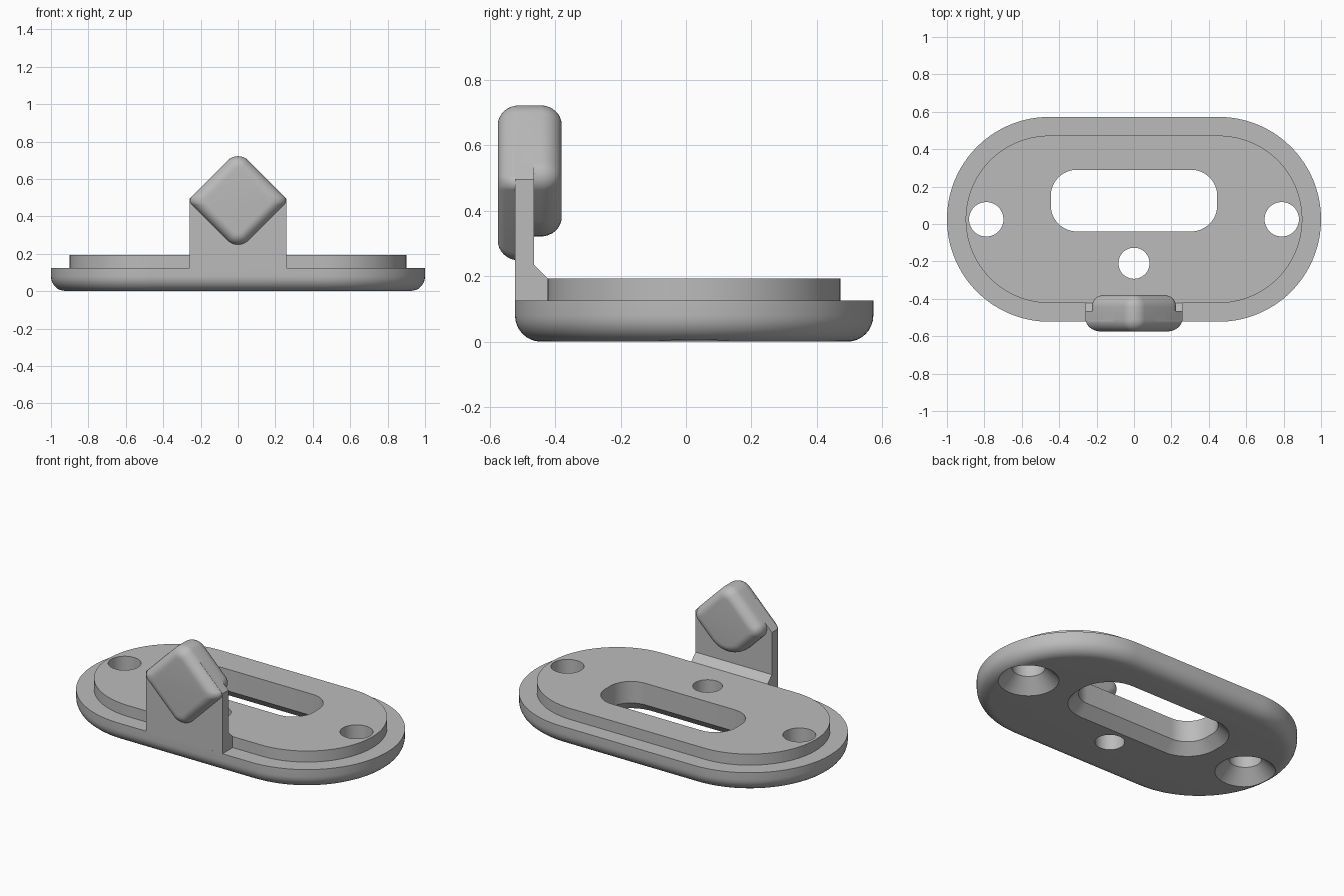
import bpy, bmesh, math
from mathutils import Matrix

cube = bpy.data.objects.get("Cube")
if cube:
    bpy.data.objects.remove(cube, do_unlink=True)

grey = bpy.data.materials.new("plain_grey")
grey.use_nodes = True
COLOUR = (0.5, 0.5, 0.5, 1)
grey.diffuse_color = COLOUR
grey.node_tree.nodes["Principled BSDF"].inputs["Base Color"].default_value = COLOUR


def rounded_ring(hx, hy, radii, inset=0.0, steps=12):
    """Rounded rectangle outline, shrunk evenly by inset."""
    hx, hy = hx - inset, hy - inset
    pts = []
    for q, (sx, sy) in enumerate(((1, 1), (-1, 1), (-1, -1), (1, -1))):
        r = max(radii[q] - inset, 0.03)
        for i in range(steps + 1):
            a = math.pi / 2 * (q + i / steps)
            pts.append((sx * (hx - r) + r * math.cos(a), sy * (hy - r) + r * math.sin(a)))
    return pts


def finish(name, bm, matrix=Matrix()):
    bmesh.ops.remove_doubles(bm, verts=bm.verts[:], dist=1e-5)
    bmesh.ops.transform(bm, matrix=matrix, verts=bm.verts[:])
    bmesh.ops.recalc_face_normals(bm, faces=bm.faces[:])
    mesh = bpy.data.meshes.new(name)
    bm.to_mesh(mesh)
    bm.free()
    mesh.materials.append(grey)
    obj = bpy.data.objects.new(name, mesh)
    bpy.context.collection.objects.link(obj)
    return obj


def loft(name, hx, hy, radii, levels, matrix=Matrix(), steps=12):
    """Closed solid through (inset, height) levels of one rounded outline."""
    bm = bmesh.new()
    rings = [[bm.verts.new((u, v, w)) for u, v in rounded_ring(hx, hy, radii, d, steps)]
             for d, w in levels]
    for low, high in zip(rings, rings[1:]):
        for i in range(len(low)):
            j = (i + 1) % len(low)
            bm.faces.new((low[i], low[j], high[j], high[i]))
    bm.faces.new(rings[0][::-1])
    bm.faces.new(rings[-1])
    return finish(name, bm, matrix)


def prism(name, points, depth, matrix):
    """Flat outline pushed along its own normal."""
    bm = bmesh.new()
    face = bm.faces.new([bm.verts.new((u, v, 0)) for u, v in points])
    out = bmesh.ops.extrude_face_region(bm, geom=[face])
    verts = [g for g in out["geom"] if isinstance(g, bmesh.types.BMVert)]
    bmesh.ops.translate(bm, vec=(0, 0, depth), verts=verts)
    return finish(name, bm, matrix)


def fillet(inset, start, end, steps=8):
    """Quarter round levels going from full inset at start to none at end."""
    arc = [math.pi / 2 * i / steps for i in range(steps + 1)]
    return [(inset * (1 - math.sin(a)), start + (end - start) * (1 - math.cos(a))) for a in arc]


def smooth(obj):
    bpy.ops.object.select_all(action="DESELECT")
    obj.select_set(True)
    bpy.context.view_layer.objects.active = obj
    bpy.ops.object.shade_smooth_by_angle(angle=math.radians(35))


# Stepped oval base with a rounded lower edge
MID_Y, HALF_Y, BASE_Z, TOP_Z = 0.025, 0.5475, 0.125, 0.193
base = loft("base_plate", 1, HALF_Y, [HALF_Y] * 4,
            fillet(0.08, 0, 0.08) + [(0, BASE_Z), (0.1, BASE_Z), (0.1, TOP_Z)],
            Matrix.Translation((0, MID_Y, 0)), 32)


# Openings: flared slot, two countersunk holes and one straight hole
def at(x, y):
    return Matrix.Translation((x, y, 0))


def flare(width, depth):
    """Levels of a cutter that widens towards the underside."""
    slope = width / depth
    return [(-width - 0.02 * slope, -0.02), (0, depth), (0, 0.3)]


cutters = [loft("slot_cutter", 0.445, 0.165, [0.14] * 4, flare(0.06, 0.06), at(0, 0.125))]
for side in (-1, 1):
    cutters.append(loft("screw_cutter", 0.092, 0.092, [0.092] * 4, flare(0.078, 0.08),
                        at(side * 0.79, MID_Y)))
cutters.append(loft("pin_cutter", 0.083, 0.083, [0.083] * 4, [(0, -0.1), (0, 0.3)], at(0, -0.21)))

bpy.context.view_layer.objects.active = base
for cutter in cutters:
    cutter.hide_render = True
    cut = base.modifiers.new("opening", "BOOLEAN")
    cut.operation, cut.solver, cut.object = "DIFFERENCE", "EXACT", cutter
    bpy.ops.object.modifier_apply(modifier=cut.name)
    bpy.data.objects.remove(cutter, do_unlink=True)
smooth(base)

# Upright tab, its shoulders sloping up into the knob
upright = Matrix.Rotation(math.pi / 2, 4, "X")
FRONT, BACK, HALF_X = 0.5225, 0.465, 0.26
right_half = [(HALF_X, BASE_Z), (HALF_X, 0.495), (0.11, 0.645)]
tab = right_half + [(-x, z) for x, z in reversed(right_half)]
prism("upright_tab", tab, FRONT - BACK, upright @ Matrix.Translation((0, 0, BACK)))

# Sloped gusset joining the tab to the raised step
along_x = Matrix(((0, 0, 1, -HALF_X), (1, 0, 0, 0), (0, 1, 0, 0), (0, 0, 0, 1)))
prism("tab_gusset", [(-BACK, BASE_Z), (-0.4225, BASE_Z), (-0.4225, TOP_Z), (-BACK, 0.235)],
      2 * HALF_X, along_x)


# Diamond knob: wider front half, smaller back half with a blunter lower corner
def diamond(name, reach, z, radii, levels):
    half = reach / math.sqrt(2)
    turn = Matrix.Translation((0, 0, z)) @ upright @ Matrix.Rotation(math.pi / 4, 4, "Z")
    smooth(loft(name, half, half, radii, levels, turn))


diamond("knob_front", 0.27, 0.485, (0.08, 0.03, 0.08, 0.03),
        [(0, 0.47)] + fillet(0.06, 0.575, 0.51)[::-1])
diamond("knob_back", 0.25, 0.505, (0.08, 0.06, 0.16, 0.06),
        fillet(0.058, 0.38, 0.445) + [(0, 0.5)])
